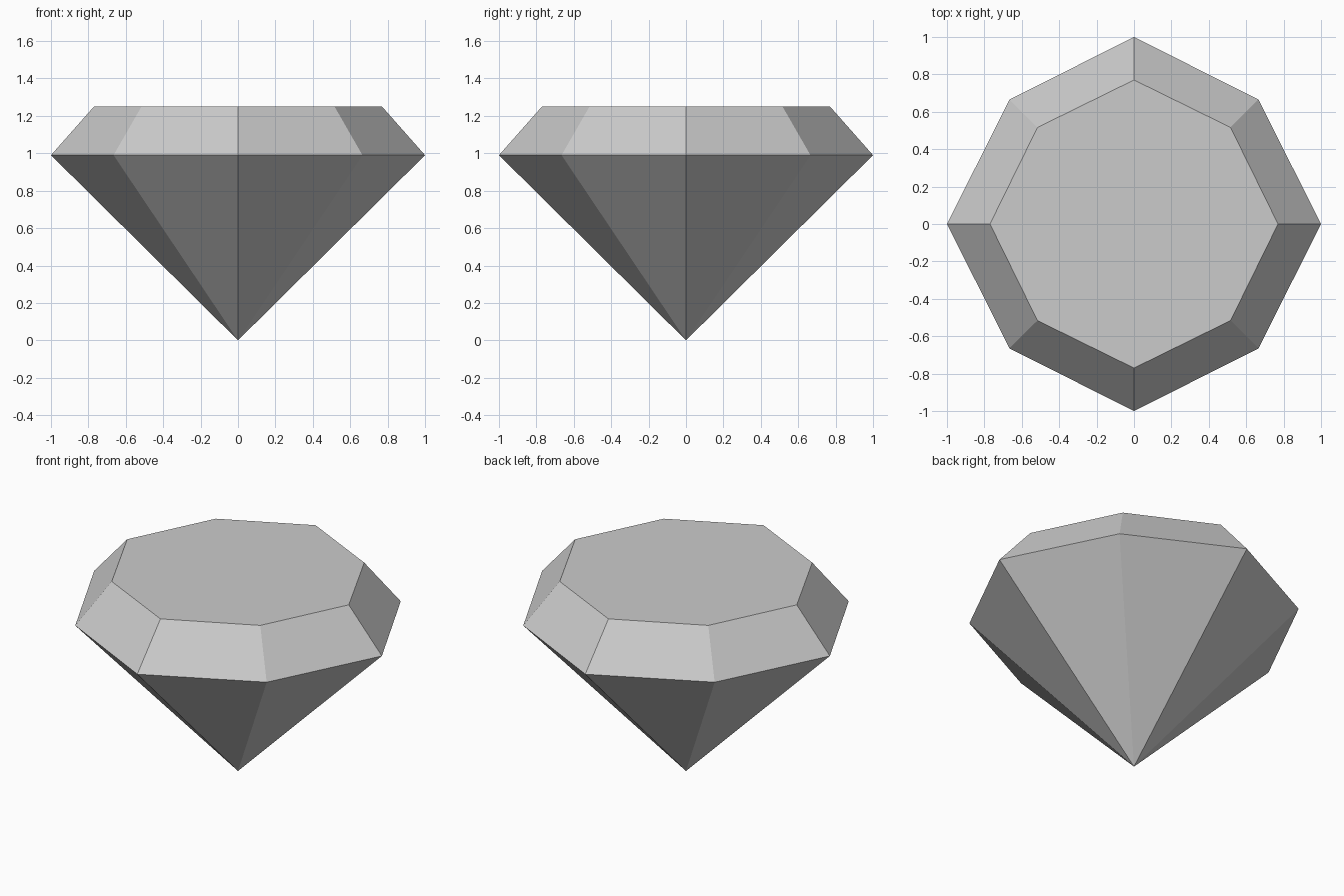
import bpy, bmesh, math

if "Cube" in bpy.data.objects:
    bpy.data.objects.remove(bpy.data.objects["Cube"])

grey = bpy.data.materials.new("neutral grey")
grey.diffuse_color = (0.6, 0.6, 0.6, 1)
grey.use_nodes = True
grey.node_tree.nodes["Principled BSDF"].inputs["Base Color"].default_value = grey.diffuse_color


def ring(bm, straight, diagonal, z):
    """Eight corners, alternating axis and diagonal radii."""
    verts = []
    for i in range(8):
        a = i * math.pi / 4
        r = diagonal if i % 2 else straight
        verts.append(bm.verts.new((r * math.cos(a), r * math.sin(a), z)))
    return verts


bm = bmesh.new()
girdle = ring(bm, 1.0, 0.941, 0.99)
table = ring(bm, 0.77, 0.73, 1.25)
tip = bm.verts.new((0, 0, 0))

# Flat table, crown facets and pointed pavilion facets
bm.faces.new(table)
for i in range(8):
    j = (i + 1) % 8
    bm.faces.new((girdle[i], girdle[j], table[j], table[i]))
    bm.faces.new((girdle[j], girdle[i], tip))
bmesh.ops.recalc_face_normals(bm, faces=bm.faces)

mesh = bpy.data.meshes.new("cut_gem")
bm.to_mesh(mesh)
bm.free()
mesh.materials.append(grey)
gem = bpy.data.objects.new("cut_gem", mesh)
bpy.context.collection.objects.link(gem)
